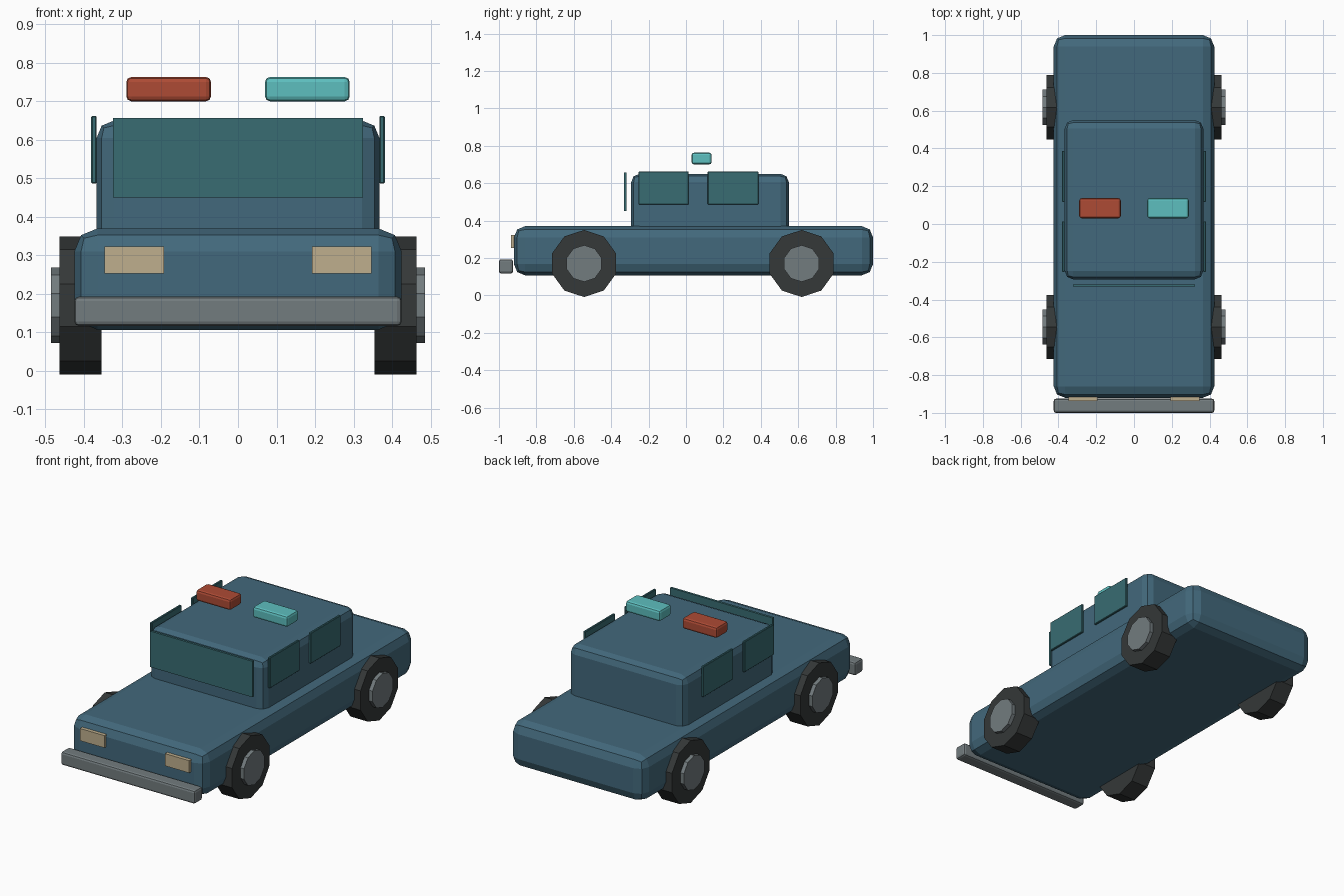
import bpy
from math import pi

if "Cube" in bpy.data.objects:
    bpy.data.objects.remove(bpy.data.objects["Cube"])


def material(name, r, g, b):
    m = bpy.data.materials.new(name)
    m.diffuse_color = (r, g, b, 1)
    m.use_nodes = True
    m.node_tree.nodes["Principled BSDF"].inputs["Base Color"].default_value = m.diffuse_color
    return m


BLUE = material("blue_paint", 0.055, 0.14, 0.20)
GLASS = material("glass", 0.04, 0.15, 0.17)
RUBBER = material("rubber", 0.035, 0.04, 0.04)
METAL = material("metal", 0.17, 0.20, 0.21)
LAMP = material("lamp", 0.52, 0.43, 0.27)
RED = material("red", 0.42, 0.07, 0.035)
CYAN = material("cyan", 0.11, 0.52, 0.52)


def box(name, x, y, z, mat, bevel=0.0, segments=2):
    """Bevelled box from (min, max) ranges."""
    bpy.ops.mesh.primitive_cube_add(size=1, location=[sum(r) / 2 for r in (x, y, z)])
    ob = bpy.context.object
    ob.name = name
    ob.scale = [r[1] - r[0] for r in (x, y, z)]
    bpy.ops.object.transform_apply(location=False, rotation=False, scale=True)
    ob.data.materials.append(mat)
    if bevel:
        mod = ob.modifiers.new("bevel", "BEVEL")
        mod.width = bevel
        mod.segments = segments
    return ob


def disc(name, radius, x, y, z, mat):
    """Ten-sided disc along x, with a flat at the bottom."""
    bpy.ops.mesh.primitive_cylinder_add(
        vertices=10, radius=radius, depth=abs(x[1] - x[0]),
        location=(sum(x) / 2, y, z), rotation=(0, pi / 2, 0))
    ob = bpy.context.object
    ob.name = name
    bpy.ops.object.transform_apply(location=False, rotation=True, scale=False)
    # spin so that vertices lie at the front and back
    ob.rotation_euler.x = pi / 2
    bpy.ops.object.transform_apply(location=False, rotation=True, scale=False)
    ob.data.materials.append(mat)


# Body shell, cabin and bumper
box("body", (-0.425, 0.425), (-0.92, 1.0), (0.107, 0.37), BLUE, 0.06)
box("cabin", (-0.367, 0.367), (-0.293, 0.55), (0.28, 0.65), BLUE, 0.045)
box("front_bumper", (-0.425, 0.425), (-1.0, -0.925), (0.117, 0.193), METAL, 0.012)

# Windscreen
box("windscreen", (-0.324, 0.324), (-0.332, -0.319), (0.45, 0.656), GLASS)

# Roof lights
box("red_roof_light", (-0.29, -0.07), (0.03, 0.137), (0.70, 0.763), RED, 0.013)
box("cyan_roof_light", (0.07, 0.29), (0.03, 0.137), (0.70, 0.763), CYAN, 0.013)

# Paired parts on both sides
for side, s in (("right", 1), ("left", -1)):
    def span(a, b):
        return tuple(sorted((s * a, s * b)))

    box(side + "_headlight", span(0.192, 0.346), (-0.936, -0.915), (0.253, 0.323), LAMP)
    for place, y in (("front", (-0.254, 0.014)), ("rear", (0.116, 0.387))):
        box(f"{side}_{place}_window", span(0.367, 0.381), y, (0.486, 0.662), GLASS, 0.003, 1)
    for place, y in (("front", -0.545), ("rear", 0.618)):
        disc(f"{side}_{place}_tyre", 0.179, span(0.354, 0.463), y, 0.1703, RUBBER)
        disc(f"{side}_{place}_hub", 0.098, span(0.40, 0.485), y, 0.1703, METAL)
